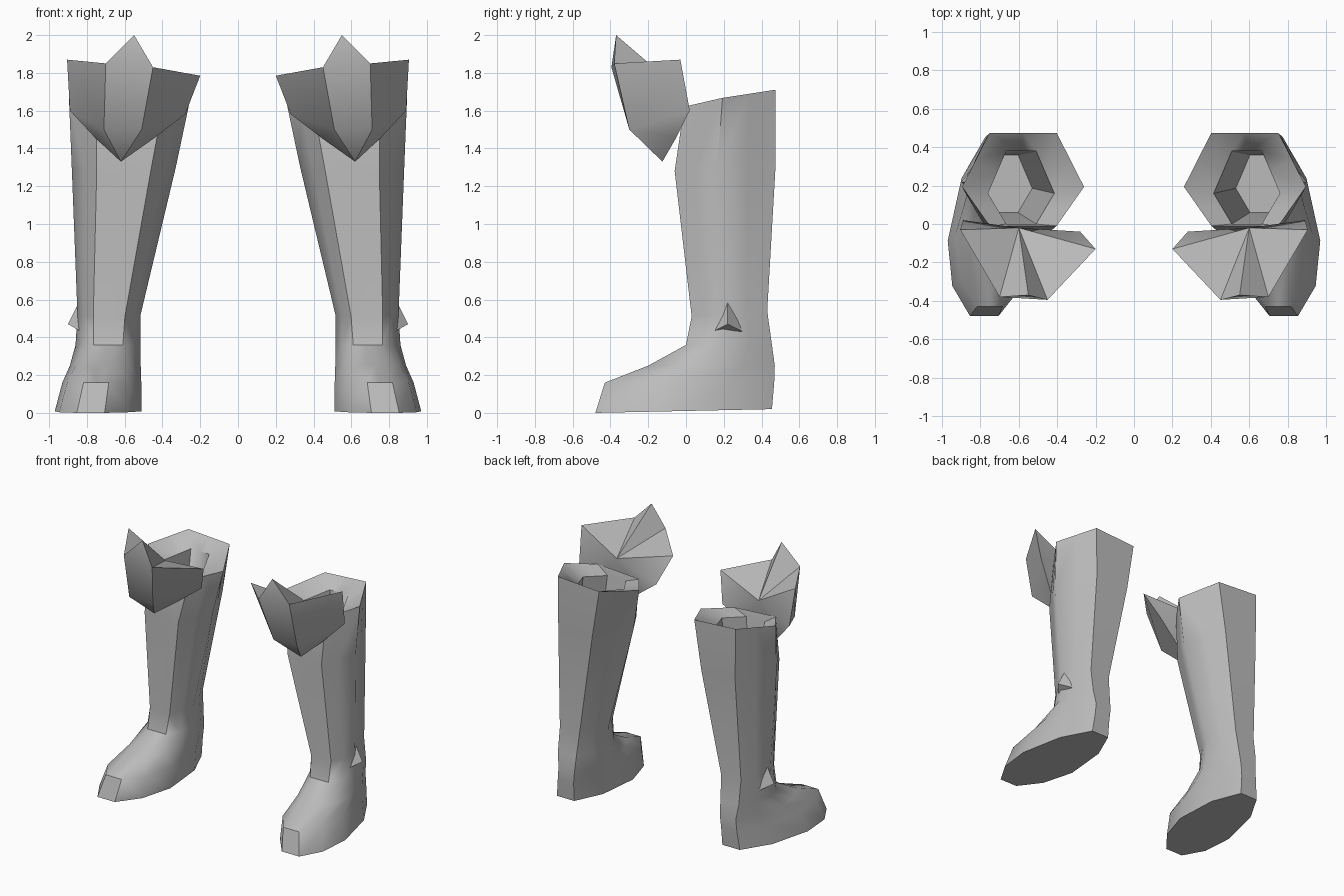
import bpy, bmesh, math

cube = bpy.data.objects.get("Cube")
if cube:
    bpy.data.objects.remove(cube, do_unlink=True)

grey = bpy.data.materials.new("plain grey")
grey.use_nodes = True
colour = (0.5, 0.5, 0.5, 1)
grey.diffuse_color = colour
grey.node_tree.nodes["Principled BSDF"].inputs["Base Color"].default_value = colour


def finish(bm, name, angle):
    """Make the left part, then its mirrored right twin."""
    bmesh.ops.recalc_face_normals(bm, faces=bm.faces)
    for side, sign in (("left", 1), ("right", -1)):
        mesh = bpy.data.meshes.new(f"{side}_{name}")
        copy = bm.copy()
        if sign < 0:
            for v in copy.verts:
                v.co.x = -v.co.x
            bmesh.ops.reverse_faces(copy, faces=copy.faces)
        copy.to_mesh(mesh)
        copy.free()
        mesh.materials.append(grey)
        obj = bpy.data.objects.new(mesh.name, mesh)
        bpy.context.collection.objects.link(obj)
        bpy.ops.object.select_all(action="DESELECT")
        obj.select_set(True)
        bpy.context.view_layer.objects.active = obj
        bpy.ops.object.shade_smooth_by_angle(angle=math.radians(angle))
    bm.free()


def ring(bm, zf, zb, x0, x1, yf, yb, end=0.52, bulge=1.0, skew=0.0, tilt=0.0):
    """Hexagon with edge midpoints; bulge rounds it, skew turns the toe out."""
    cx, hw = (x0 + x1) / 2, (x1 - x0) / 2
    cy = 0.58 * yf + 0.42 * yb
    hexagon = [(-1, 0), (-end, -1), (end, -1), (1, 0), (end, 1), (-end, 1)]
    points = []
    for i, (u, v) in enumerate(hexagon):
        nu, nv = hexagon[(i + 1) % 6]
        k = bulge if v != nv else 1
        points += [(u, v), ((u + nu) / 2 * k, (v + nv) / 2 * k)]
    verts = []
    for u, v in points:
        y = cy + v * ((yb - cy) if v > 0 else (cy - yf))
        z = zf + (zb - zf) * (y - yf) / (yb - yf) + tilt * u
        verts.append(bm.verts.new((cx + u * hw - skew * v, y, z)))
    return verts


# Boot: lofted from the sole up to the rim, then down inside the opening
bm = bmesh.new()
rings = [
    ring(bm, 0.00, 0.02, 0.51, 0.97, -0.48, 0.455, 0.32, 1.2, 0.04),
    ring(bm, 0.16, 0.16, 0.512, 0.93, -0.43, 0.467, 0.32, 1.2, 0.03),
    ring(bm, 0.25, 0.25, 0.515, 0.89, -0.20, 0.47, 0.36, 1.15, 0.02),
    ring(bm, 0.36, 0.36, 0.515, 0.86, 0.00, 0.455, 0.45, 1.1),
    ring(bm, 0.51, 0.54, 0.515, 0.85, 0.03, 0.43, 0.5, 1.05),
    ring(bm, 1.28, 1.32, 0.33, 0.88, -0.06, 0.475),
    ring(bm, 1.61, 1.70, 0.26, 0.895, -0.01, 0.475, 0.55, tilt=0.02),
    ring(bm, 1.56, 1.62, 0.415, 0.76, 0.00, 0.38, 0.45),
    ring(bm, 0.80, 0.80, 0.53, 0.80, 0.06, 0.36, 0.45),
]
for low, high in zip(rings, rings[1:]):
    for i in range(12):
        j = (i + 1) % 12
        bm.faces.new((low[i], low[j], high[j], high[i]))
bm.faces.new(rings[0])
bm.faces.new(rings[-1])
finish(bm, "boot", 48)

# Knee guard: faceted cup with a raised peak at the front
bm = bmesh.new()
points = {
    "inner": (0.20, -0.13, 1.785), "front_in": (0.45, -0.395, 1.83),
    "peak": (0.55, -0.37, 2.0), "front_out": (0.70, -0.38, 1.85),
    "outer": (0.905, -0.03, 1.87), "pit": (0.60, -0.02, 1.70),
    "wing_in": (0.28, -0.04, 1.58), "wing_out": (0.89, 0.02, 1.60),
    "belly_in": (0.51, -0.30, 1.50), "belly_out": (0.71, -0.30, 1.50),
    "low_in": (0.45, -0.07, 1.45), "low_out": (0.76, -0.05, 1.46),
    "base": (0.62, -0.125, 1.33),
}
vert = {key: bm.verts.new(co) for key, co in points.items()}
for face in (
    # cup and peak
    "inner front_in pit", "front_in peak pit", "peak front_out pit",
    "front_out outer pit", "front_in front_out peak",
    # front shell
    "front_in belly_in belly_out front_out", "inner wing_in belly_in front_in",
    "outer front_out belly_out wing_out", "wing_in low_in belly_in",
    "wing_out belly_out low_out", "low_in base belly_in",
    "low_out belly_out base", "belly_in base belly_out",
    # back
    "inner pit wing_in", "outer wing_out pit", "wing_in pit low_in",
    "wing_out low_out pit", "low_in pit low_out base",
):
    bm.faces.new([vert[key] for key in face.split()])
finish(bm, "knee_guard", 42)

# Small spur on the outer ankle
bm = bmesh.new()
tip = bm.verts.new((0.90, 0.22, 0.47))
base = [bm.verts.new((0.83, y, z)) for y, z in ((0.22, 0.61), (0.14, 0.43), (0.30, 0.43))]
bm.faces.new(base)
for i in range(3):
    bm.faces.new((base[i], base[(i + 1) % 3], tip))
finish(bm, "ankle_spur", 30)
